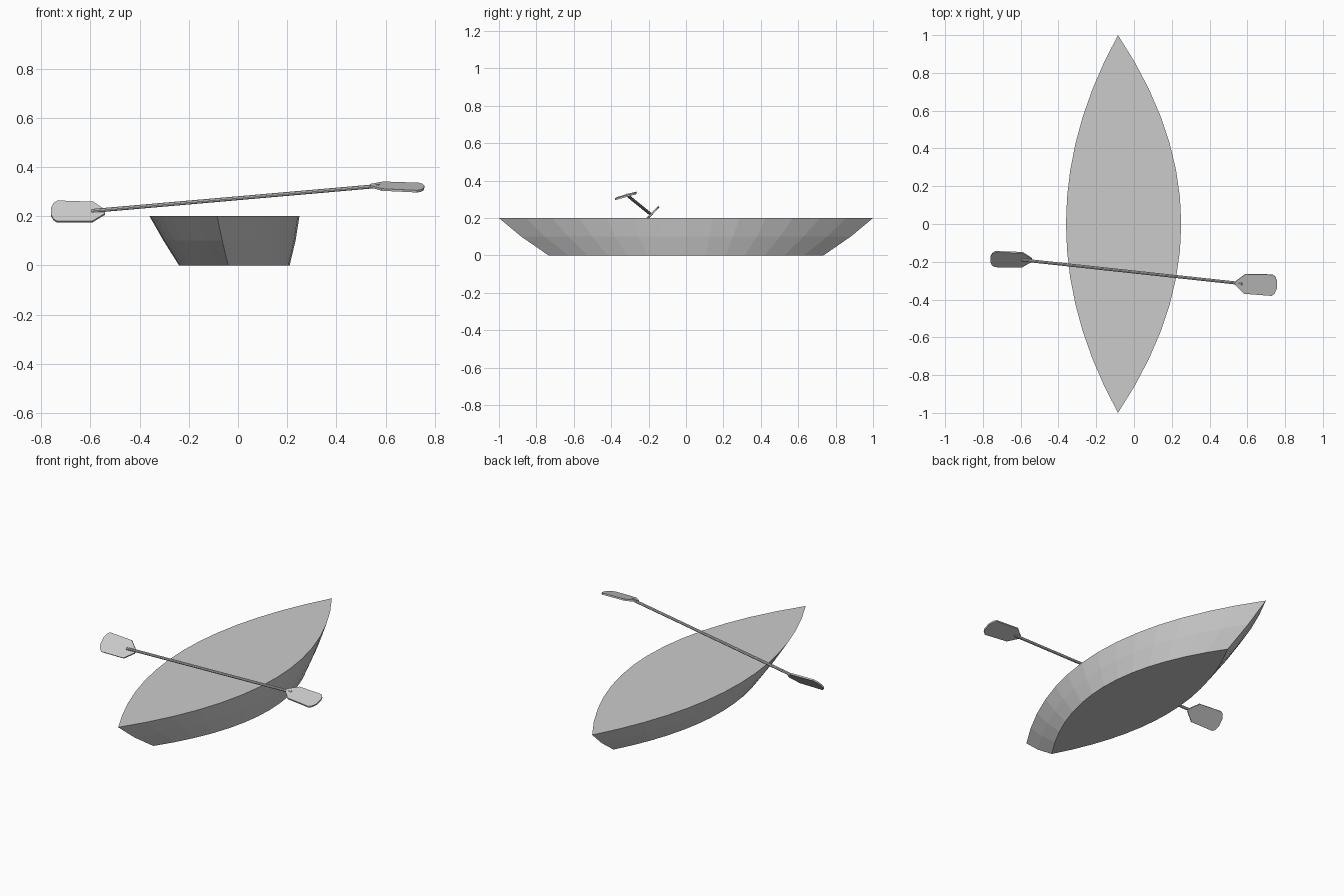
import bpy, bmesh
from mathutils import Vector

if "Cube" in bpy.data.objects:
    bpy.data.objects.remove(bpy.data.objects["Cube"])


def make_object(name, bm):
    bmesh.ops.recalc_face_normals(bm, faces=bm.faces)
    mesh = bpy.data.meshes.new(name)
    bm.to_mesh(mesh)
    bm.free()
    obj = bpy.data.objects.new(name, mesh)
    bpy.context.collection.objects.link(obj)
    return obj


# Hull: stacked pointed outlines, each made of two parabolic sides
def outline(bm, z, half_len, tip_x, left_x, right_x, n=14):
    ring = []
    for side_x, sign in ((right_x, 1), (left_x, -1)):
        for i in range(n):
            t = sign * (2 * i / n - 1)
            x = tip_x + (side_x - tip_x) * (1 - t * t)
            ring.append(bm.verts.new((x, t * half_len, z)))
    return ring


bm = bmesh.new()
rings = [outline(bm, 0.0, 0.735, -0.04, -0.24, 0.21),
         outline(bm, 0.1, 0.88, -0.064, -0.303, 0.234),
         outline(bm, 0.2, 1.0, -0.085, -0.36, 0.25)]
for a, b in zip(rings, rings[1:]):
    for i in range(len(a)):
        j = (i + 1) % len(a)
        bm.faces.new((a[i], a[j], b[j], b[i]))
bm.faces.new(rings[0])
bm.faces.new(rings[-1])
make_object("boat_hull", bm)


# Paddle blade: half profile (distance along blade, half width), mirrored
PROFILE = [(0.0, 0.01), (0.05, 0.054), (0.195, 0.058), (0.21, 0.045), (0.22, 0.02)]


def blade(name, root, tip, across, thick=0.009):
    root, tip = Vector(root), Vector(tip)
    u = (tip - root).normalized()
    normal = u.cross(Vector(across)).normalized()
    v = normal.cross(u)
    pts = PROFILE + [(d, -w) for d, w in reversed(PROFILE)]
    bm = bmesh.new()
    face = bm.faces.new([bm.verts.new(root + u * d + v * w - normal * thick / 2)
                         for d, w in pts])
    new = bmesh.ops.extrude_face_region(bm, geom=[face])["geom"]
    bmesh.ops.translate(bm, vec=normal * thick,
                        verts=[g for g in new if isinstance(g, bmesh.types.BMVert)])
    make_object(name, bm)


blade("left_blade", (-0.54, -0.190, 0.216), (-0.76, -0.185, 0.219), (0, 0.69, 0.72))
blade("right_blade", (0.537, -0.314, 0.324), (0.757, -0.325, 0.315), (0, 0.96, 0.27))

# Paddle shaft
p, q = Vector((-0.595, -0.19, 0.221)), Vector((0.575, -0.316, 0.323))
bpy.ops.mesh.primitive_cylinder_add(vertices=8, radius=0.008, depth=(q - p).length,
                                    location=(p + q) / 2,
                                    rotation=(q - p).to_track_quat('Z', 'Y').to_euler())
bpy.context.object.name = "paddle_shaft"
